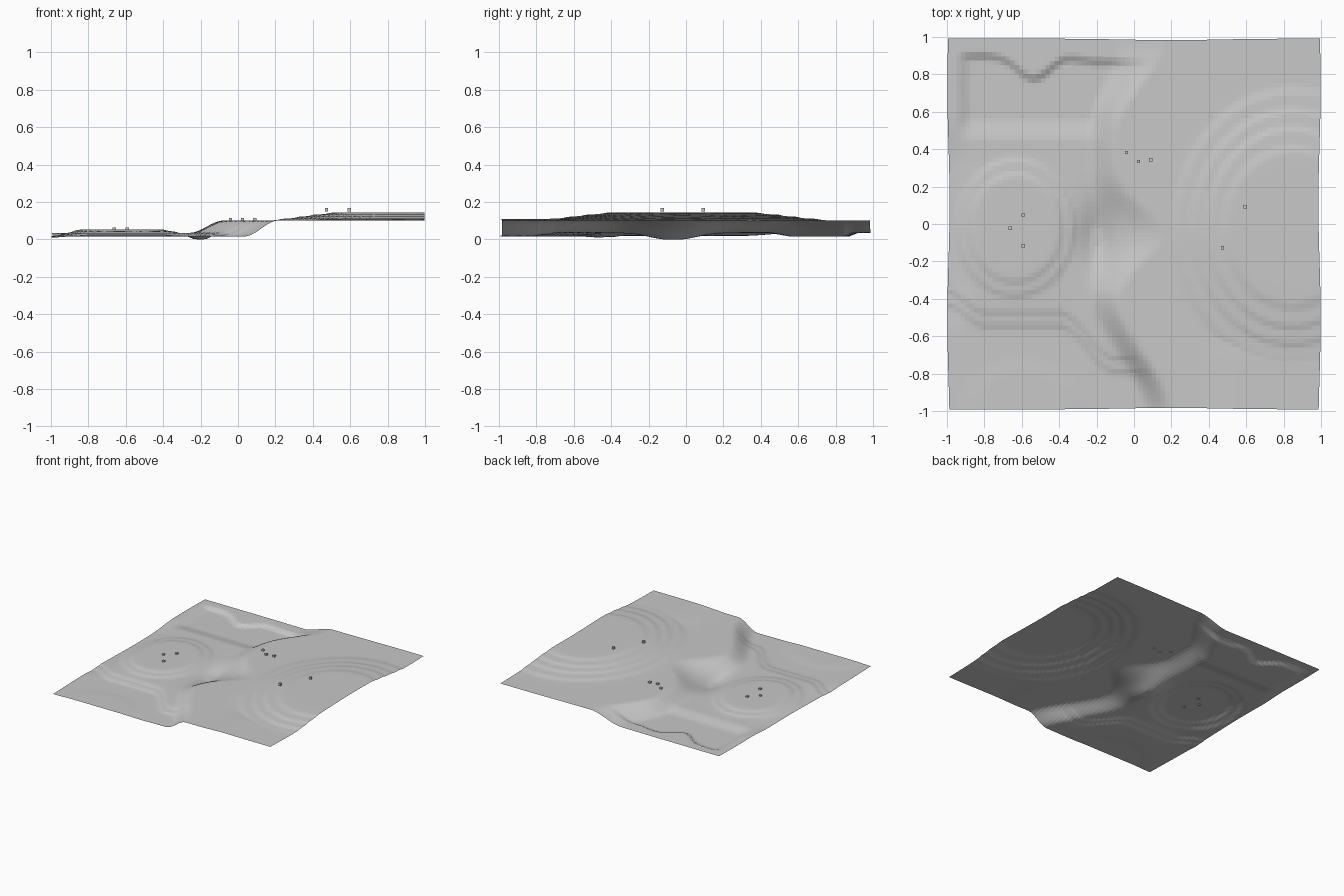
import bpy, bmesh, math

if "Cube" in bpy.data.objects:
    bpy.data.objects.remove(bpy.data.objects["Cube"])

N = 84            # grid cells per side


def material(name, col):
    m = bpy.data.materials.new(name)
    m.diffuse_color = (*col, 1)
    m.use_nodes = True
    m.node_tree.nodes["Principled BSDF"].inputs["Base Color"].default_value = m.diffuse_color
    return m


grey = material("stone grey", (0.58, 0.58, 0.58))


def smooth(a, b, v):
    t = max(0.0, min(1.0, (v - a) / (b - a)))
    return t * t * (3 - 2 * t)


def bump(v, c, w):
    return math.exp(-((v - c) / w) ** 2)


def terrace(t, steps):
    # rounds a 0..1 ramp into soft steps
    s = t * steps
    k = math.floor(s)
    return (k + 0.35 * (s - k) + 0.65 * smooth(0.25, 0.75, s - k)) / steps


def lowland(x, y):
    h = 0.035
    # shelf dropping toward the front
    edge = -0.5 + 0.11 * smooth(-0.8, -1.0, x) - 0.25 * smooth(-0.4, -0.1, x)
    h -= 0.019 * terrace(smooth(edge + 0.09, edge - 0.12, y), 2)
    h += 0.004 * smooth(1, 0.6, math.hypot((x + 0.6) / 0.38, (y + 1) / 0.3))
    # round hill
    d = math.hypot((x + 0.64) / 0.38, (y + 0.02) / 0.44)
    h += 0.019 * terrace(smooth(1.0, 0.5, d), 2)
    # shallow basin at the back
    rim = 0.91 - 0.12 * bump(x, -0.54, 0.12) - 0.03 * smooth(-0.4, -0.2, x)
    h -= 0.020 * (smooth(rim + 0.025, rim - 0.035, y) * smooth(0.44, 0.58, y)
                  * smooth(-0.96, -0.87, x))
    # outer left edge sinks a little
    h -= 0.016 * smooth(-0.82, -1.0, x) * smooth(0.6, 0.3, abs(y))
    return h


def plateau(x, y):
    d = math.hypot((x - 0.85) / 0.68, (y + 0.02) / 0.8)
    front = 0.009 * smooth(-0.5, -0.75, y) * smooth(0.3, 0.6, x)
    return 0.101 + max(front, 0.044 * terrace(smooth(1.08, 0.38, d), 4))


def height(x, y):
    # curved escarpment with a hollow in the middle
    bay = bump(y, -0.06, 0.2)
    c = (-0.17 + 0.3 * smooth(-0.35, -1.05, y) + 0.21 * smooth(0.5, 1.0, y)
         + 0.15 * bay)
    w = 0.09 + 0.11 * bay + 0.05 * smooth(0.5, 1, y)
    t = smooth(c - w, c + w, x)
    h = lowland(x, y) * (1 - t) + plateau(x, y) * t
    return max(0.0, h - 0.040 * bump(x, -0.2, 0.085) * bump(y, -0.07, 0.17))


# terrain sheet with slightly wavy border
bm = bmesh.new()
bmesh.ops.create_grid(bm, x_segments=N, y_segments=N, size=1)
for v in bm.verts:
    x, y = v.co.x, v.co.y
    v.co.z = height(x, y)
    v.co.x = x * (0.992 - 0.006 * math.sin(5 * y + 1) * abs(x))
    v.co.y = y * (0.991 - 0.008 * bump(x, 0.2, 0.35))
me = bpy.data.meshes.new("terrain")
bm.to_mesh(me)
bm.free()
me.materials.append(grey)
bpy.context.collection.objects.link(bpy.data.objects.new("terrain", me))

# small marker blocks on the three areas
groups = {
    "lowland_block": (0.056, [(-0.592, 0.048), (-0.662, -0.022), (-0.593, -0.117)]),
    "ridge_block": (0.105, [(-0.04, 0.382), (0.024, 0.334), (0.089, 0.344)]),
    "plateau_block": (0.158, [(0.595, 0.092), (0.473, -0.126)]),
}
for name, (z, spots) in groups.items():
    for x, y in spots:
        bpy.ops.mesh.primitive_cube_add(size=0.018, location=(x, y, z))
        ob = bpy.context.object
        ob.name = name
        ob.data.materials.append(grey)
